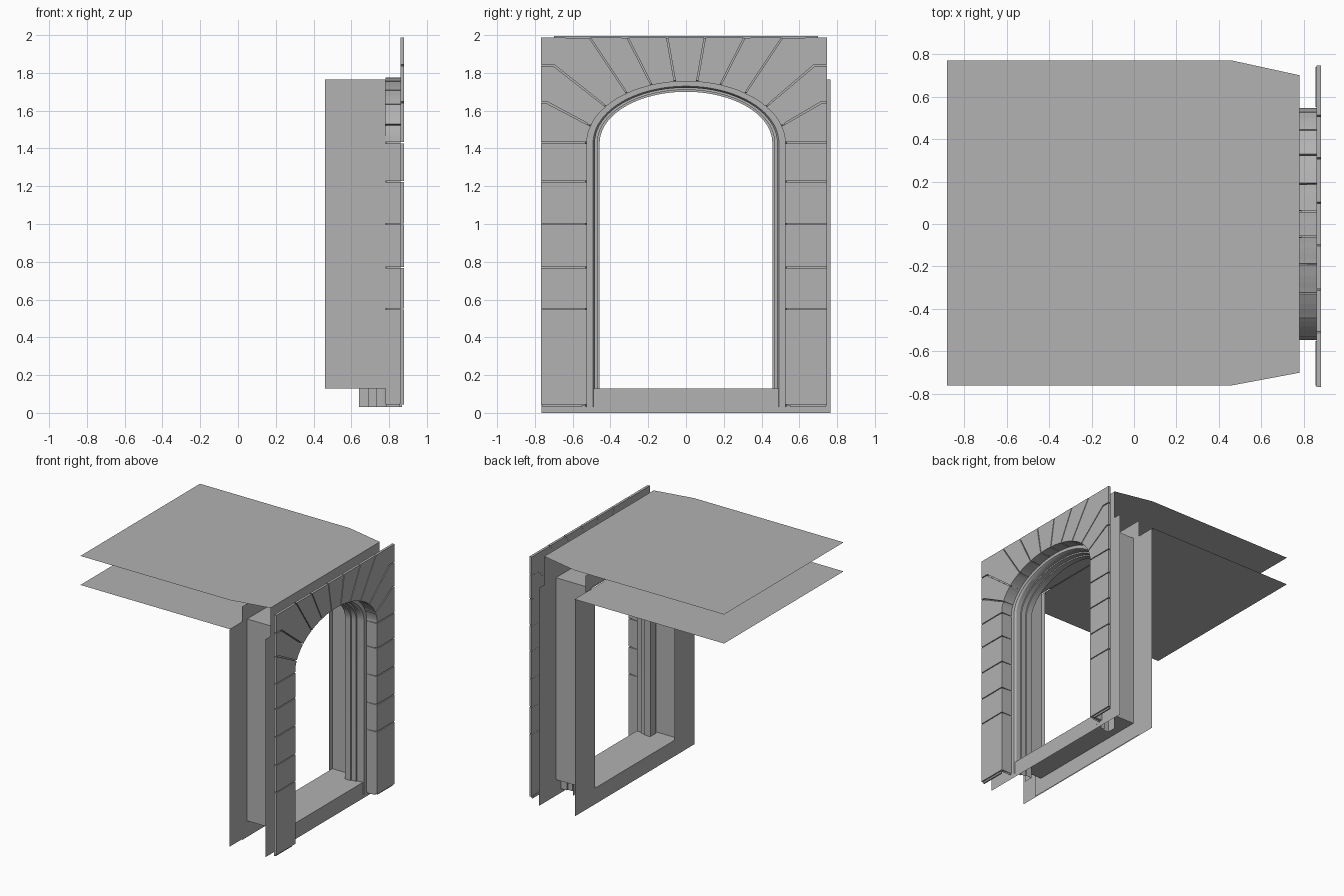
import bpy, bmesh, math

if "Cube" in bpy.data.objects:
    bpy.data.objects.remove(bpy.data.objects["Cube"])

stone = bpy.data.materials.new("plain grey")
stone.use_nodes = True
GREY = (0.445, 0.445, 0.445, 1)
stone.diffuse_color = GREY
stone.node_tree.nodes["Principled BSDF"].inputs["Base Color"].default_value = GREY

SPRING = 1.43          # height where the arch begins
GAP = 0.005            # half a joint


def make(name, bm, smooth=False):
    mesh = bpy.data.meshes.new(name)
    bm.to_mesh(mesh)
    bm.free()
    ob = bpy.data.objects.new(name, mesh)
    bpy.context.collection.objects.link(ob)
    mesh.materials.append(stone)
    if smooth:
        bpy.ops.object.select_all(action='DESELECT')
        ob.select_set(True)
        bpy.context.view_layer.objects.active = ob
        bpy.ops.object.shade_smooth_by_angle(angle=math.radians(30))
    return ob


def face(bm, pts):
    return bm.faces.new([bm.verts.new(p) for p in pts])


def frame(name, x, outer, hole):
    """Thin upright plate at x with a rectangular hole; both as y half-width, z0, z1."""
    w, z0, z1 = outer
    h, a, b = hole
    bm = bmesh.new()
    rects = [(-w, -h, z0, z1), (h, w, z0, z1), (-h, h, z0, a), (-h, h, b, z1)]
    for y0, y1, c, d in rects:
        if d - c > 0.001:
            face(bm, [(x, y0, c), (x, y1, c), (x, y1, d), (x, y0, d)])
    return make(name, bm)


def prism(bm, poly, x0, x1, side, gap=0.0):
    """Extrude a (y, z) outline from x0 to x1, shrunk by the joint gap."""
    f = face(bm, [(x0, side * y, z) for y, z in poly])
    f.normal_update()
    if gap:
        rim = bmesh.ops.inset_individual(bm, faces=[f], thickness=gap)["faces"]
        bmesh.ops.delete(bm, geom=rim, context='FACES')
    out = bmesh.ops.extrude_face_region(bm, geom=[f], use_keep_orig=True)["geom"]
    verts = [v for v in out if isinstance(v, bmesh.types.BMVert)]
    bmesh.ops.translate(bm, verts=verts, vec=(x1 - x0, 0, 0))


def arch(a, b, t):
    return (a * math.cos(t), SPRING + b * math.sin(t))


# Ceiling sheets
bm = bmesh.new()
face(bm, [(-.88, -.76, 1.995), (.46, -.76, 1.995), (.78, -.70, 1.995),
          (.78, .70, 1.995), (.46, .77, 1.995), (-.88, .77, 1.995)])
make("upper_ceiling", bm)
bm = bmesh.new()
face(bm, [(-.88, -.76, 1.76), (.46, -.76, 1.76), (.46, .77, 1.76), (-.88, .77, 1.76)])
make("lower_ceiling", bm)

# Wall plates around the opening
frame("inner_wall_plate", .46, (.765, 0, 1.76), (.51, .13, 1.76))
frame("inner_header_plate", .468, (.62, .0, 1.89), (.55, .13, 1.765))
frame("outer_wall_plate", .78, (.765, 0, 1.765), (.54, .13, 1.765))
bm = bmesh.new()
face(bm, [(.78, -.70, 1.765), (.78, .70, 1.765), (.78, .70, 1.995), (.78, -.70, 1.995)])
make("outer_header", bm)

# Box lining between the plates
bm = bmesh.new()
ring = [(-.55, .13), (.55, .13), (.55, 1.765), (-.55, 1.765)]
for (y0, z0), (y1, z1) in zip(ring, ring[1:] + ring[:1]):
    face(bm, [(.46, y0, z0), (.78, y0, z0), (.78, y1, z1), (.46, y1, z1)])
make("opening_lining", bm)

# Stepped moulding swept up the jambs and round the arch: (outward offset, x)
profile = [(.075, .64), (0, .64), (0, .69), (.012, .69), (.012, .73),
           (.025, .73), (.025, .77), (.035, .785), (.07, .785), (.075, .86)]
bm = bmesh.new()
rows = []
N = 40
for k in range(-1, N + 2):
    t = math.pi * min(max(k, 0), N) / N
    row = []
    for d, x in profile:
        y, z = arch(.457 + d, .27 + d * .85, t)
        row.append(bm.verts.new((x, y, .03 if k in (-1, N + 1) else z)))
    rows.append(row)
for r0, r1 in zip(rows, rows[1:]):
    for i in range(len(profile) - 1):
        bm.faces.new((r0[i], r0[i + 1], r1[i + 1], r1[i]))
make("arch_moulding", bm, smooth=True)

# Facing stones: slab in front plus a return into the opening
A, B = .52, .32
jamb_z = [.04, .55, .77, 1.0, 1.225, SPRING]
joint_y = [.52, .50, .42, .31, .18, .058]
angles = [math.acos(y / A) for y in joint_y]


def add_stone(bm, inner, outer, back, side):
    prism(bm, inner + outer, .86, .88, side, GAP)
    prism(bm, inner + back[::-1], .78, .875, side, GAP)


for side, W, label in ((-1, .77, "right"), (1, .75, "left")):
    bm = bmesh.new()
    for z0, z1 in zip(jamb_z, jamb_z[1:]):
        add_stone(bm, [(A, z0), (A, z1)], [(W, z1), (W, z0)],
                  [(A + .03, z0), (A + .03, z1)], side)
    make(label + "_jamb_stones", bm)

    ends = [[(W, SPRING)], [(W - .03, 1.645), (W, 1.645)], [(W - .07, 1.84), (W, 1.84)],
            [(.51, 1.99)], [(.31, 1.99)], [(.10, 1.99)]]
    bm = bmesh.new()
    for i in range(5):
        ts = [angles[i] + (angles[i + 1] - angles[i]) * k / 5 for k in range(6)]
        corner = [(W, 1.99)] if i == 2 else []
        add_stone(bm, [arch(A, B, t) for t in ts],
                  ends[i + 1] + corner + ends[i][::-1],
                  [arch(A + .03, B + .03, t) for t in ts], side)
    make(label + "_arch_stones", bm)

    # Backing behind the joints
    bm = bmesh.new()
    pairs = [((A + .012, .04), (W - .006, .04))]
    for k in range(25):
        t = math.pi / 2 * k / 24
        y, z = arch(A + .012, B + .012, t)
        s = min((W - .006) / max(y, 1e-6), .555 / max(z - SPRING, 1e-6))
        pairs.append(((y, z), (y * s, SPRING + (z - SPRING) * s)))
    for (p, q), (r, u) in zip(pairs, pairs[1:]):
        face(bm, [(.861, side * y, z) for y, z in (p, q, u, r)])
    make(label + "_joint_backing", bm)

    # Foot strip under the jamb
    bm = bmesh.new()
    prism(bm, [(A + .03, .03), (W - .01, .03), (W - .01, .05), (A + .03, .05)],
          .855, .868, side)
    make(label + "_foot_strip", bm)

# Keystone
bm = bmesh.new()
t5 = angles[5]
ts = [t5 + (math.pi - 2 * t5) * k / 4 for k in range(5)]
add_stone(bm, [arch(A, B, t) for t in ts], [(-.10, 1.99), (.10, 1.99)],
          [arch(A + .03, B + .03, t) for t in ts], 1)
make("keystone", bm)
